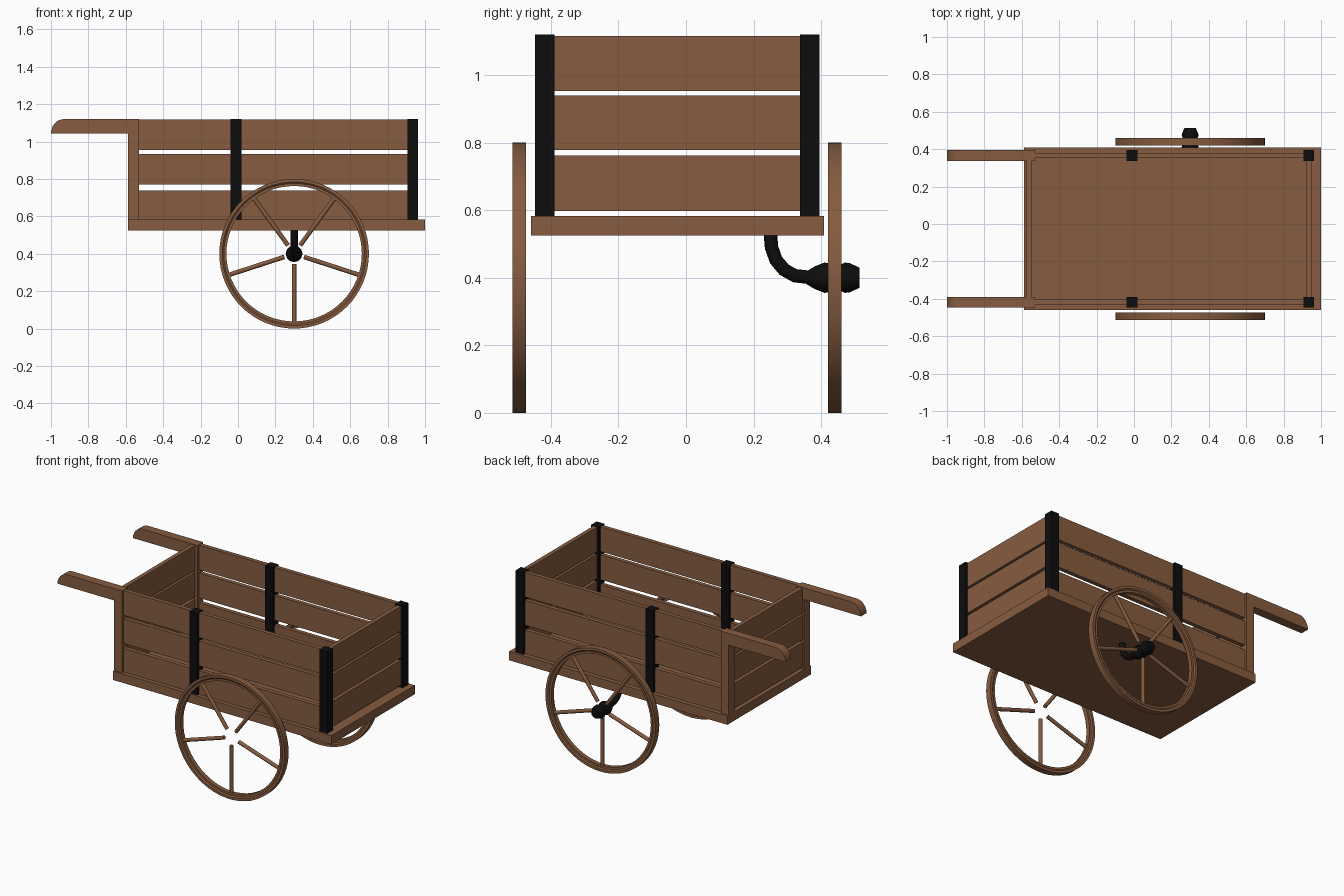
import bpy, bmesh, math
from mathutils import Matrix, Vector

if "Cube" in bpy.data.objects:
    bpy.data.objects.remove(bpy.data.objects["Cube"])


def material(name, rgb):
    m = bpy.data.materials.new(name)
    m.diffuse_color = (*rgb, 1)
    m.use_nodes = True
    m.node_tree.nodes["Principled BSDF"].inputs["Base Color"].default_value = m.diffuse_color
    return m


WOOD = material("brown wood", (0.238, 0.107, 0.051))
IRON = material("black iron", (0.004, 0.004, 0.004))
YC = -0.026          # centre line of the cart body


def finish(name, bm, mat, smooth=False):
    bmesh.ops.recalc_face_normals(bm, faces=bm.faces)
    me = bpy.data.meshes.new(name)
    bm.to_mesh(me)
    bm.free()
    me.materials.append(mat)
    ob = bpy.data.objects.new(name, me)
    bpy.context.collection.objects.link(ob)
    if smooth:
        bpy.ops.object.select_all(action='DESELECT')
        ob.select_set(True)
        bpy.context.view_layer.objects.active = ob
        bpy.ops.object.shade_smooth_by_angle(angle=math.radians(35))
    return ob


def box(name, x, y, z, mat):
    bm = bmesh.new()
    bmesh.ops.create_cube(bm, size=1)
    for v in bm.verts:
        for i, (a, b) in enumerate((x, y, z)):
            v.co[i] = (a + b) / 2 + v.co[i] * (b - a)
    return finish(name, bm, mat)


def lathe(bm, profile, centre, n, closed):
    """Revolve (radius, y) points around the y axis through centre."""
    rings = []
    for k in range(n):
        a = 2 * math.pi * k / n
        rings.append([bm.verts.new(centre + Vector((r * math.cos(a), y, r * math.sin(a))))
                      for r, y in profile])
    m = len(profile)
    for k in range(n):
        p, q = rings[k], rings[(k + 1) % n]
        for i in range(m if closed else m - 1):
            j = (i + 1) % m
            bm.faces.new((p[i], p[j], q[j], q[i]))
    if not closed:
        for i in (0, m - 1):
            bm.faces.new([r[i] for r in rings])


# Bed
box("bed", (-0.587, 1.0), (-0.459, 0.409), (0.525, 0.583), WOOD)

for side, s in (("left", 1), ("right", -1)):
    yc = YC + s * 0.392
    y = (yc - 0.029, yc + 0.029)
    # Iron posts
    for where, x in (("middle", -0.01), ("front", 0.934)):
        box(f"{side}_{where}_post", (x - 0.029, x + 0.029), y, (0.583, 1.12), IRON)
    # Rear post and rounded handle, one side profile
    pts = [(-0.53, 0.583), (-0.53, 1.12), (-0.93, 1.12)]
    pts += [(-0.93 - 0.07 * math.sin(t), 1.043 + 0.077 * math.cos(t))
            for t in (math.pi / 2 * k / 6 for k in range(1, 7))]
    pts += [(-0.587, 1.043), (-0.587, 0.583)]
    bm = bmesh.new()
    f = bm.faces.new([bm.verts.new((px, y[0], pz)) for px, pz in pts])
    ext = bmesh.ops.extrude_face_region(bm, geom=[f])
    for v in ext["geom"]:
        if isinstance(v, bmesh.types.BMVert):
            v.co.y = y[1]
    finish(f"{side}_handle", bm, WOOD)
    # Side planks
    for i, z in enumerate(((0.583, 0.738), (0.77, 0.933), (0.955, 1.117))):
        box(f"{side}_plank_{i}", (-0.54, 0.93), (yc - 0.014, yc + 0.014), z, WOOD)

# End planks
for where, x in (("front", 0.934), ("rear", -0.562)):
    for i, z in enumerate(((0.597, 0.761), (0.778, 0.939), (0.953, 1.116))):
        box(f"{where}_plank_{i}", (x - 0.014, x + 0.014), (YC - 0.385, YC + 0.385), z, WOOD)

# Wheels: stepped rim plus five loose spokes
rim = [(0.4, -0.02), (0.4, 0.02), (0.384, 0.02), (0.376, 0.014),
       (0.362, 0.014), (0.362, -0.014), (0.376, -0.014), (0.384, -0.02)]
for side, wy in (("left", 0.44), ("right", -0.494)):
    c = Vector((0.3, wy, 0.4))
    bm = bmesh.new()
    lathe(bm, rim, c, 64, True)
    finish(f"{side}_wheel_rim", bm, WOOD, True)
    bm = bmesh.new()
    for k in range(5):
        a = math.radians(54 + 72 * k)
        d = Vector((math.cos(a), 0, math.sin(a)))
        rot = d.to_track_quat('Z', 'Y').to_matrix().to_4x4()
        bmesh.ops.create_cone(bm, cap_ends=True, segments=12, radius1=0.012, radius2=0.012,
                              depth=0.315, matrix=Matrix.Translation(c + d * 0.2125) @ rot)
    finish(f"{side}_wheel_spokes", bm, WOOD, True)

# Hub on the left wheel
bm = bmesh.new()
lathe(bm, [(0.018, 0.355), (0.033, 0.38), (0.045, 0.41), (0.043, 0.42), (0.036, 0.44),
           (0.04, 0.46), (0.045, 0.47), (0.043, 0.485), (0.03, 0.513)],
      Vector((0.3, 0, 0.4)), 12, False)
finish("wheel_hub", bm, IRON, True)

# Bent axle from the bed to the hub
bm = bmesh.new()
path = [(0.25, 0.53), (0.253, 0.49), (0.266, 0.453), (0.29, 0.424), (0.322, 0.406), (0.375, 0.4)]
rings = []
for i, (py, pz) in enumerate(path):
    a, b = path[max(i - 1, 0)], path[min(i + 1, len(path) - 1)]
    t = Vector((0, b[0] - a[0], b[1] - a[1])).normalized()
    n = t.cross(Vector((1, 0, 0)))
    rings.append([bm.verts.new(Vector((0.3, py, pz)) + 0.02 * (
        Vector((math.cos(u), 0, 0)) + n * math.sin(u)))
        for u in (2 * math.pi * k / 12 for k in range(12))])
for p, q in zip(rings, rings[1:]):
    for k in range(12):
        bm.faces.new((p[k], p[(k + 1) % 12], q[(k + 1) % 12], q[k]))
bm.faces.new(rings[0])
bm.faces.new(rings[-1])
finish("bent_axle", bm, IRON, True)
